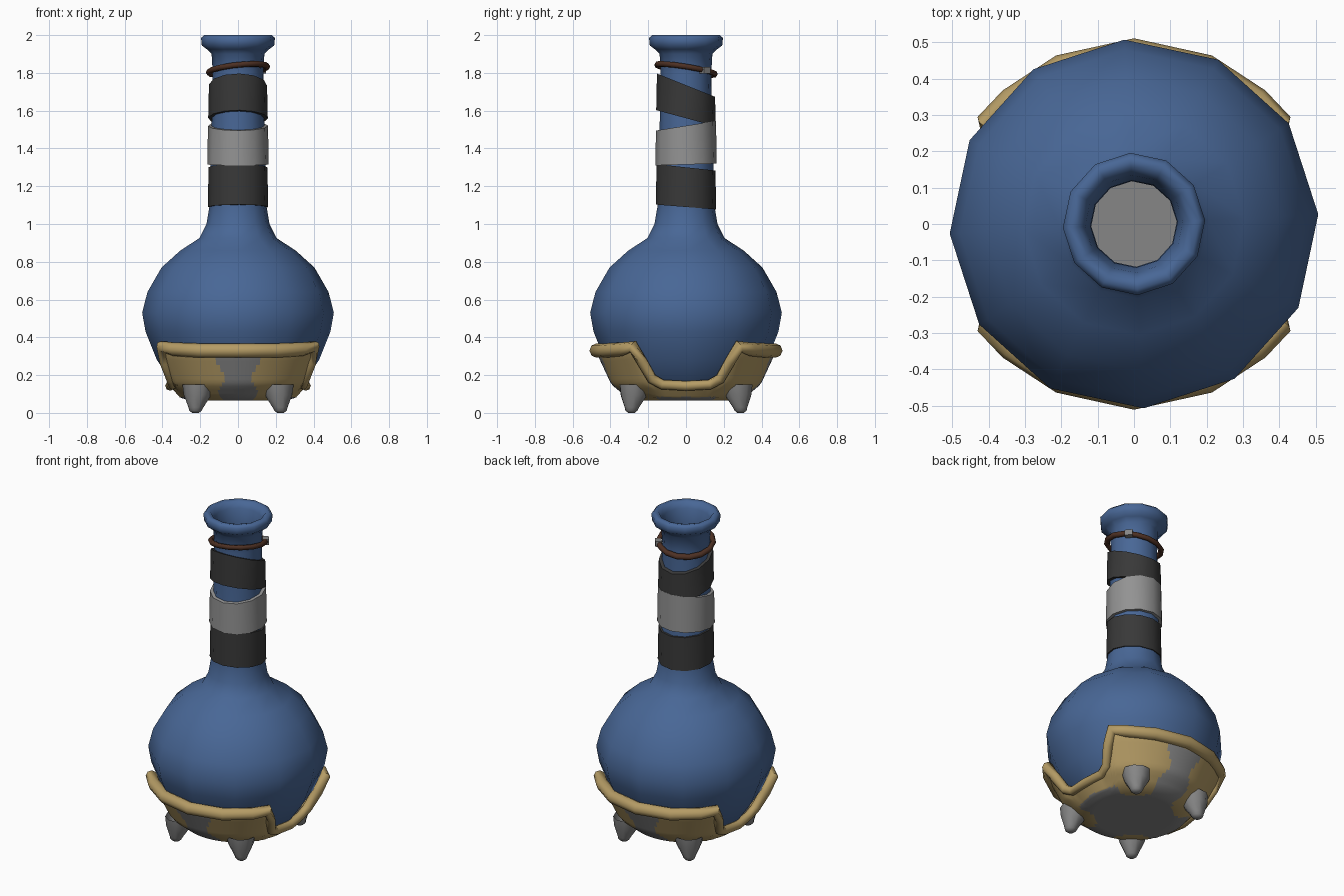
import bpy, bmesh, math
from mathutils import Vector

if "Cube" in bpy.data.objects:
    bpy.data.objects.remove(bpy.data.objects["Cube"])

def material(name, rgb):
    m = bpy.data.materials.new(name)
    m.diffuse_color = (*rgb, 1)
    m.use_nodes = True
    m.node_tree.nodes["Principled BSDF"].inputs["Base Color"].default_value = m.diffuse_color
    return m

BLUE = material("blue_glaze", (0.065, 0.135, 0.305))
GOLD = material("gold", (0.46, 0.33, 0.13))
GREY = material("grey_metal", (0.24, 0.24, 0.24))
LIGHT = material("light_wrap", (0.29, 0.29, 0.29))
DARK = material("dark_wrap", (0.04, 0.04, 0.04))
BROWN = material("brown_cord", (0.075, 0.03, 0.017))

def finish(ob, angle):
    bpy.ops.object.select_all(action='DESELECT')
    ob.select_set(True)
    bpy.context.view_layer.objects.active = ob
    bpy.ops.object.shade_smooth_by_angle(angle=math.radians(angle))

def rings_mesh(name, rings, mats, closed=False, cap=False, rule=None, angle=50):
    """Skin a list of equal-length rings of points."""
    bm = bmesh.new()
    vs = [[bm.verts.new(p) for p in r] for r in rings]
    n = len(rings[0])
    for i in range(len(rings) if closed else len(rings) - 1):
        a, b = vs[i], vs[(i + 1) % len(rings)]
        for j in range(n):
            k = (j + 1) % n
            bm.faces.new((a[j], a[k], b[k], b[j]))
    if cap:
        bm.faces.new(vs[-1])
    bmesh.ops.remove_doubles(bm, verts=bm.verts, dist=1e-5)
    bmesh.ops.recalc_face_normals(bm, faces=bm.faces)
    if rule:
        for f in bm.faces:
            f.material_index = rule(f.calc_center_median())
    me = bpy.data.meshes.new(name)
    bm.to_mesh(me)
    bm.free()
    for m in mats:
        me.materials.append(m)
    ob = bpy.data.objects.new(name, me)
    bpy.context.collection.objects.link(ob)
    finish(ob, angle)
    return ob

def circle(r, z, n=12, start=3, cx=0, cy=0):
    out = []
    for i in range(n):
        a = math.radians(start + 360 * i / n)
        x, y = cx + r * math.cos(a), cy + r * math.sin(a)
        out.append((x, y, z(x, y) if callable(z) else z))
    return out

def lerp(x, table, col=1):
    for a, b in zip(table, table[1:]):
        if x <= b[0]:
            t = max(0, (x - a[0]) / (b[0] - a[0]))
            return a[col] + t * (b[col] - a[col])
    return table[-1][col]

# Bottle: body, neck, rolled lip and inner neck wall
profile = [(.25, .08), (.345, .16), (.43, .28), (.49, .43), (.508, .53), (.48, .64),
           (.405, .77), (.305, .86), (.205, .925), (.167, 1.0), (.15, 1.1), (.14, 1.5),
           (.134, 1.8), (.14, 1.9), (.165, 1.925), (.192, 1.945), (.196, 1.985),
           (.18, 2.0), (.155, 1.995), (.135, 1.96), (.12, 1.88), (.118, 1.6)]
rings_mesh("bottle", [circle(r, z) for r, z in profile], [BLUE], angle=60)

# Three slanted bands around the neck: bottom z, bottom slope, top z, top slope
for name, mat, r, zb, sb, zt, st in (
        ("lower_wrap", DARK, .16, 1.09, -.08, 1.30, -.11),
        ("middle_wrap", LIGHT, .163, 1.315, .03, 1.52, .16),
        ("upper_wrap", DARK, .158, 1.56, -.27, 1.735, -.4)):
    lo = lambda x, y: zb + sb * y
    hi = lambda x, y: zt + st * y
    rings_mesh(name, [circle(.13, lo), circle(r, lo), circle(r - .004, hi), circle(.125, hi)],
               [mat], closed=True)

# Tilted cord with its small metal clasp
def cord_z(x, y):
    return 1.818 + .1 * x - .16 * y
section = []
for i in range(6):
    a = math.tau * i / 6
    dz = .016 * math.sin(a)
    section.append(circle(.155 + .016 * math.cos(a), lambda x, y: cord_z(x, y) + dz, n=14))
rings_mesh("neck_cord", section, [BROWN], closed=True, angle=80)
bpy.ops.mesh.primitive_cube_add(size=1, location=(.121, .1, cord_z(.121, .1)),
                                rotation=(0, 0, math.radians(39.5)))
clasp = bpy.context.object
clasp.name = "cord_clasp"
clasp.scale = (.036, .045, .034)
clasp.data.materials.append(GREY)

# Base shell: wall radius by height; rim height, thickness, radius factor by quadrant angle
WALL = [(.065, .25), (.08, .31), (.15, .395), (.30, .465), (.38, .487)]
RIM = [(0, .143, .026, .93), (20, .15, .026, .93), (27, .18, .028, .97), (31, .27, .03, 1),
       (35, .35, .034, 1.02), (45, .337, .036, 1.01), (65, .33, .038, 1), (90, .33, .038, 1)]
SPIKES = [(sx * .21, sy * .27) for sx in (-1, 1) for sy in (-1, 1)]

def fold(deg):
    deg %= 180
    return min(deg, 180 - deg)

def shell_point(deg, v):
    q = fold(deg)
    z = .065 + (lerp(q, RIM) - .065) * v
    r = lerp(z, WALL) * (1 + (lerp(q, RIM, 3) - 1) * v)
    a = math.radians(deg)
    return Vector((r * math.cos(a), r * math.sin(a), z))

def shell_colour(c):
    # gold collars round the spikes, grey sole and grey waisted stripes front and back
    if min(math.hypot(c.x - x, c.y - y) for x, y in SPIKES) < .125:
        return 0
    stripe = lerp(c.z, [(.065, .13), (.1, .11), (.19, .065), (.28, .118)])
    if abs(c.x) < stripe and abs(c.y) > .2 and c.z < .29:
        return 1
    return 1 if c.z < .085 else 0

degs = [i * 2.5 for i in range(144)]
rows = [circle(.025 * i, .065, n=144, start=0) for i in range(10)]
rows += [[shell_point(d, v / 14) for d in degs] for v in range(15)]
rings_mesh("base_shell", rows, [GOLD, GREY], rule=shell_colour, angle=60)

# Rolled gold rim that follows the shell's upper edge
curve = bpy.data.curves.new("base_rim", 'CURVE')
curve.dimensions = '3D'
curve.bevel_depth = 1
curve.bevel_resolution = 2
curve.twist_mode = 'Z_UP'
quad = [r[0] for r in RIM]
path = quad + [180 - d for d in quad[-2::-1]]
path += [180 + d for d in path[1:-1]]
spline = curve.splines.new('POLY')
spline.points.add(len(path) - 1)
spline.use_cyclic_u = True
for p, d in zip(spline.points, path):
    p.co = (*shell_point(d, 1), 1)
    p.radius = lerp(fold(d), RIM, 2)
curve.materials.append(GOLD)
rim = bpy.data.objects.new("base_rim", curve)
bpy.context.collection.objects.link(rim)
bpy.ops.object.select_all(action='DESELECT')
rim.select_set(True)
bpy.context.view_layer.objects.active = rim
bpy.ops.object.convert(target='MESH')
finish(bpy.context.object, 60)

# Four blunt spikes, leaning slightly outwards, as feet
for i, (x, y) in enumerate(SPIKES):
    rings = []
    for r, z, k in ((.085, .15, 1), (.073, .095, 1.02), (.04, .03, 1.06), (.033, .012, 1.07), (.018, 0, 1.07)):
        rings.append(circle(r, z, n=10, cx=x * k, cy=y * k))
    rings_mesh(f"spike_{i + 1}", rings, [GREY], cap=True, angle=60)
